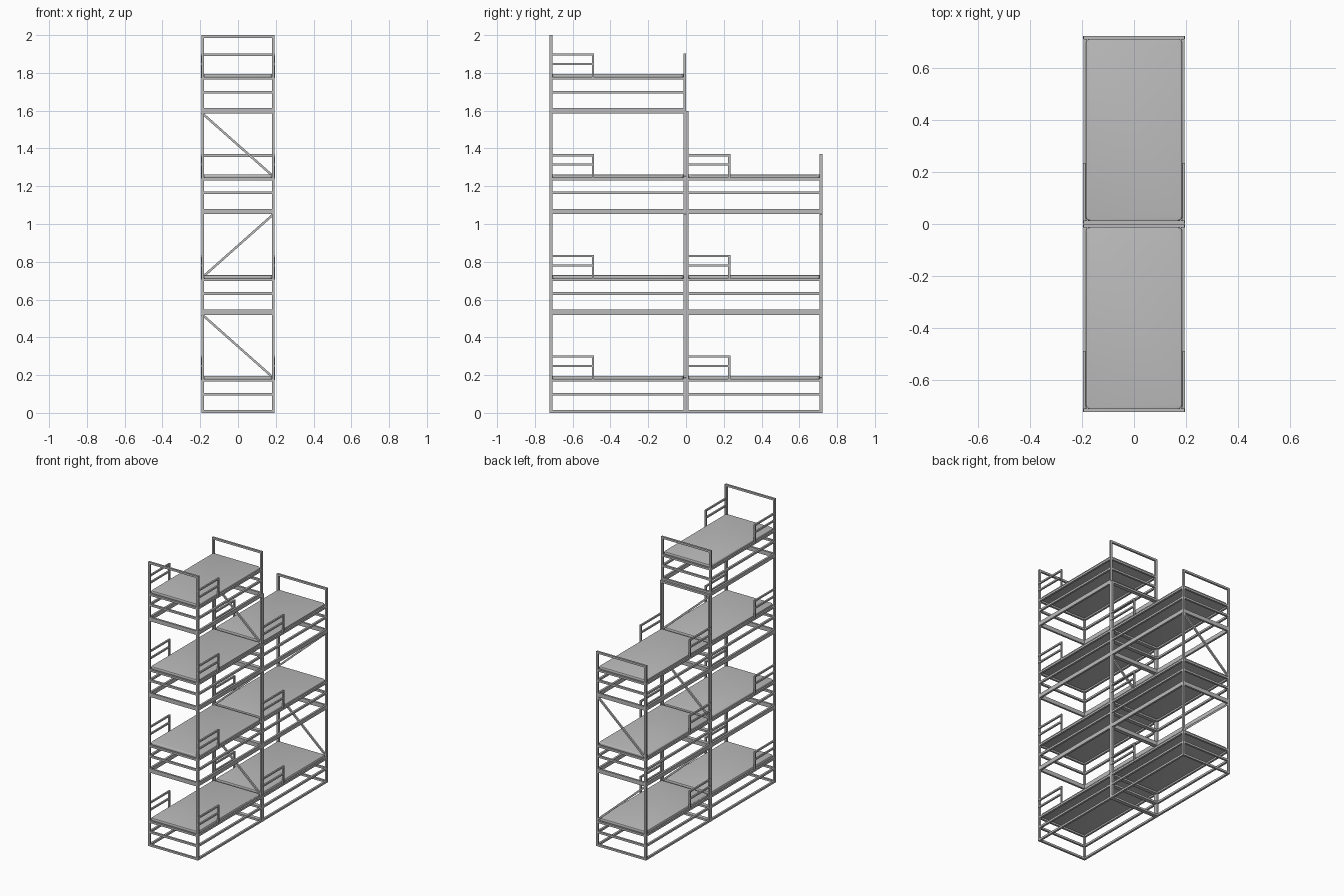
import bpy, bmesh
from mathutils import Vector, Matrix

cube = bpy.data.objects.get("Cube")
if cube:
    bpy.data.objects.remove(cube, do_unlink=True)

T = 0.014        # tube thickness
W = 0.187        # half width to post centre
PITCH = 0.533    # height of one bunk unit
LENGTH = 0.722   # length of one stack


def material(name, rgb):
    m = bpy.data.materials.new(name)
    m.use_nodes = True
    m.diffuse_color = (*rgb, 1)
    m.node_tree.nodes["Principled BSDF"].inputs["Base Color"].default_value = (*rgb, 1)
    return m


GREY = material("light grey", (0.5, 0.5, 0.5))


def finish(name, bm):
    me = bpy.data.meshes.new(name)
    bm.to_mesh(me)
    bm.free()
    me.materials.append(GREY)
    ob = bpy.data.objects.new(name, me)
    bpy.context.collection.objects.link(ob)
    return ob


def bar(bm, a, b, t=T):
    """Square tube between two points, lengthened by half its thickness."""
    a, b = Vector(a), Vector(b)
    d = (b - a).normalized()
    side = d.cross(Vector((0, 1, 0)))
    if side.length < 0.1:
        side = Vector((1, 0, 0))
    side.normalize()
    up = d.cross(side)
    rot = Matrix((side, up, d)).transposed().to_4x4()
    size = Matrix.Diagonal((t, t, (b - a).length + t, 1))
    bmesh.ops.create_cube(bm, size=1, matrix=Matrix.Translation((a + b) / 2) @ rot @ size)


def ring(bm, y0, y1, z):
    """Rectangle of rails around a bed."""
    for s in (-1, 1):
        bar(bm, (s * W, y0, z), (s * W, y1, z))
    for y in (y0, y1):
        bar(bm, (-W, y, z), (W, y, z))


def mattress_board(name, y0, y1, z):
    """Thin panel with rounded corners and soft edges."""
    bm = bmesh.new()
    size = Matrix.Diagonal((0.37, y1 - y0, 0.02, 1))
    bmesh.ops.create_cube(bm, size=1, matrix=Matrix.Translation((0, (y0 + y1) / 2, z)) @ size)
    upright = [e for e in bm.edges if abs(e.verts[0].co.z - e.verts[1].co.z) > 0.01]
    bmesh.ops.bevel(bm, geom=upright, offset=0.02, segments=5, profile=0.5, affect='EDGES')
    rims = [e for e in bm.edges if abs(e.verts[0].co.z - e.verts[1].co.z) < 0.001]
    bmesh.ops.bevel(bm, geom=rims, offset=0.006, segments=3, profile=0.5, affect='EDGES')
    ob = finish(name, bm)
    bpy.ops.object.select_all(action='DESELECT')
    ob.select_set(True)
    bpy.context.view_layer.objects.active = ob
    bpy.ops.object.shade_smooth_by_angle()


def stack(label, start, levels, head_top):
    """Column of bunks; the head end is at the start, the foot end further back."""
    head, foot = start + T / 2, start + LENGTH - T / 2
    top_z = (levels - 1) * PITCH
    foot_top = top_z + 0.304 - T / 2

    # Posts with end bars at the very top
    bm = bmesh.new()
    for y, z in ((head, head_top - T / 2), (foot, foot_top)):
        for s in (-1, 1):
            bar(bm, (s * W, y, T / 2), (s * W, y, z))
        bar(bm, (-W, y, z), (W, y, z))
    finish(label + "_posts", bm)

    for i in range(levels):
        z = i * PITCH
        tag = f"{label}_bunk_{i + 1}"

        # Rails around the unit
        bm = bmesh.new()
        heights = [T / 2, 0.099, 0.172]
        if i < levels - 1:
            heights.append(PITCH - T / 2)
        for h in heights:
            ring(bm, head, foot, z + h)
        finish(tag + "_rails", bm)

        mattress_board(tag + "_board", start + 0.011, start + LENGTH - 0.011, z + 0.186)

        # Guard rails beside the head end
        bm = bmesh.new()
        end = start + 0.229
        for s in (-1, 1):
            x = s * 0.191
            bar(bm, (x, end, z + 0.18), (x, end, z + 0.298), 0.011)
            for h in (0.248, 0.298):
                bar(bm, (x, head, z + h), (x, end, z + h), 0.011)
        finish(tag + "_guards", bm)

        # Diagonal brace across the foot end, alternating by level
        if i < levels - 1:
            s = -1 if i % 2 == 0 else 1
            bm = bmesh.new()
            bar(bm, (s * W, foot, z + 0.518), (-s * W, foot, z + 0.186), 0.012)
            finish(tag + "_brace", bm)


stack("front", -LENGTH, 4, 2.0)
stack("back", 0.0, 3, 3 * PITCH)
